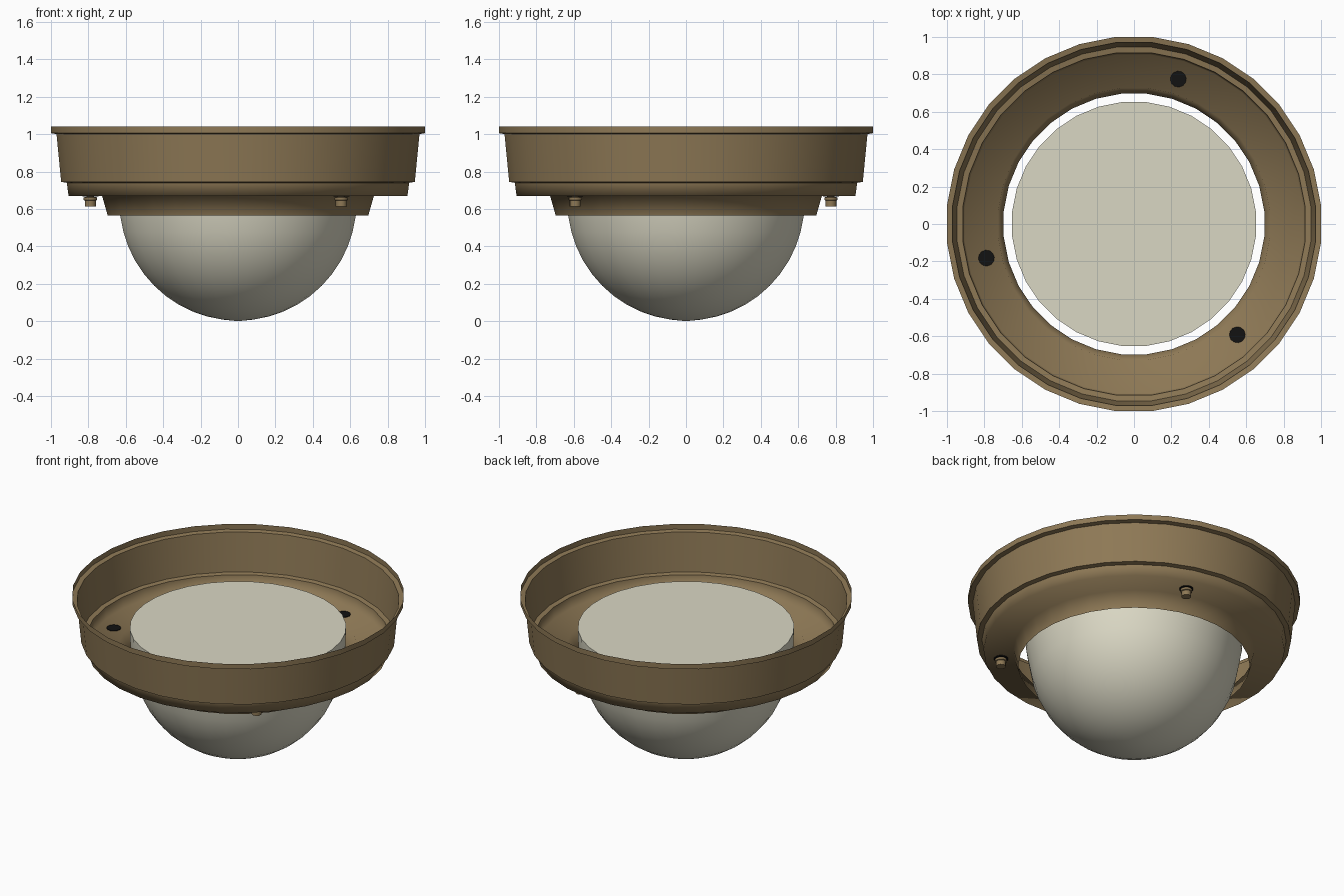
import bpy, bmesh, math

if "Cube" in bpy.data.objects:
    bpy.data.objects.remove(bpy.data.objects["Cube"])

SEGS = 32
OFF = math.pi / SEGS


def material(name, rgb):
    m = bpy.data.materials.new(name)
    m.diffuse_color = (*rgb, 1)
    m.use_nodes = True
    m.node_tree.nodes["Principled BSDF"].inputs["Base Color"].default_value = m.diffuse_color
    return m


BRONZE = material("bronze_brown", (0.27, 0.19, 0.092))
GLASS = material("frosted_glass", (0.70, 0.68, 0.55))
BLACK = material("black_hole", (0.006, 0.006, 0.006))


def lathe(name, profile, mat, sharp=(), segs=SEGS, loc=(0, 0, 0)):
    """Revolve (radius, z) points around z; radius 0 becomes a single pole."""
    bm = bmesh.new()
    rings = []
    for r, z in profile:
        if r == 0:
            rings.append([bm.verts.new((0, 0, z))] * segs)
        else:
            angles = [OFF + 2 * math.pi * i / segs for i in range(segs)]
            rings.append([bm.verts.new((r * math.cos(a), r * math.sin(a), z)) for a in angles])
    for a, b in zip(rings, rings[1:]):
        for i in range(segs):
            j = (i + 1) % segs
            face = bm.faces.new(list(dict.fromkeys((a[i], a[j], b[j], b[i]))))
            face.smooth = True
    for k in sharp:
        for i in range(segs):
            e = bm.edges.get((rings[k][i], rings[k][(i + 1) % segs]))
            if e:
                e.smooth = False
    me = bpy.data.meshes.new(name)
    bm.to_mesh(me)
    bm.free()
    me.materials.append(mat)
    ob = bpy.data.objects.new(name, me)
    ob.location = loc
    bpy.context.collection.objects.link(ob)
    return ob


# Thin sheet-metal pan: neck, floor, stepped wall and rolled lip
R = 1 / math.cos(OFF)
pan = [(0.70, 0.565), (0.73, 0.67), (0.91, 0.67), (0.92, 0.74),
       (0.95, 0.745), (0.975, 1.0), (R, 1.005), (R, 1.04)]
lathe("metal_pan", pan, BRONZE, sharp=(3, 4, 5, 6))

# Glass dome: lower hemisphere, short straight collar and flat top
dome = [(0.637 * math.sin(t), 0.64 - 0.637 * math.cos(t))
        for t in (math.radians(7.5 * i) for i in range(1, 12))]
dome = [(0, 0.0)] + dome + [(0.652, 0.67), (0.655, 0.82), (0, 0.82)]
lathe("glass_dome", dome, GLASS, sharp=(len(dome) - 2,))

# Three thumb screws through dark holes in the pan floor
for n in range(3):
    a = math.radians(-47 + 120 * n)
    pos = (0.81 * math.cos(a), 0.81 * math.sin(a), 0)
    lathe(f"screw_hole_{n + 1}",
          [(0, 0.666), (0.043, 0.666), (0.043, 0.674), (0, 0.674)],
          BLACK, sharp=(1, 2), segs=12, loc=pos)
    lathe(f"thumb_screw_{n + 1}",
          [(0, 0.614), (0.03, 0.614), (0.03, 0.645), (0.036, 0.648),
           (0.036, 0.662), (0.02, 0.664), (0.02, 0.67), (0, 0.67)],
          BRONZE, sharp=(1, 2, 3, 4), segs=10, loc=pos)
